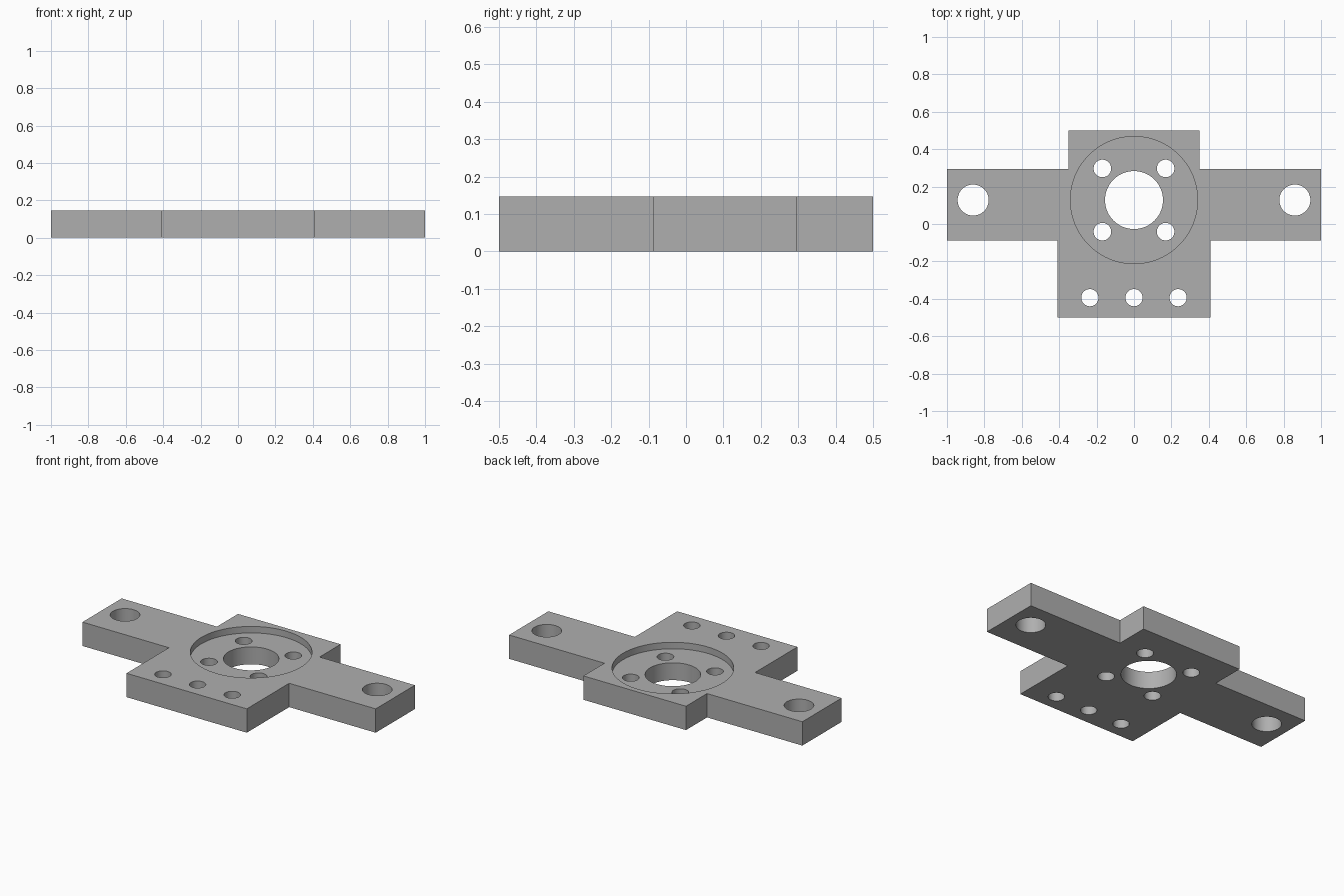
import bpy
import bmesh
import math

cube = bpy.data.objects.get("Cube")
if cube:
    bpy.data.objects.remove(cube, do_unlink=True)

HEIGHT = 0.147
RECESS_DEPTH = 0.04
HUB_Y = 0.128

grey = bpy.data.materials.new("plain grey")
grey.use_nodes = True
colour = (0.43, 0.43, 0.43, 1)
grey.diffuse_color = colour
grey.node_tree.nodes["Principled BSDF"].inputs["Base Color"].default_value = colour


def add_object(name, bm):
    mesh = bpy.data.meshes.new(name)
    bmesh.ops.recalc_face_normals(bm, faces=bm.faces)
    bm.to_mesh(mesh)
    bm.free()
    mesh.materials.append(grey)
    obj = bpy.data.objects.new(name, mesh)
    bpy.context.collection.objects.link(obj)
    return obj


# Plate: mirrored half outline, extruded upwards
half = [(0.41, -0.5), (0.41, -0.087), (1, -0.087), (1, 0.295), (0.35, 0.295), (0.35, 0.5)]
outline = half + [(-x, y) for x, y in reversed(half)]
bm = bmesh.new()
base = bm.faces.new([bm.verts.new((x, y, 0)) for x, y in outline])
top = bmesh.ops.extrude_face_region(bm, geom=[base])["geom"]
bmesh.ops.translate(bm, vec=(0, 0, HEIGHT),
                    verts=[v for v in top if isinstance(v, bmesh.types.BMVert)])
plate = add_object("mounting_plate", bm)


def drill(name, x, y, radius, floor=-0.1, sides=48):
    """Subtract a round hole from the plate, from the floor height up."""
    bm = bmesh.new()
    depth = HEIGHT + 0.1 - floor
    bmesh.ops.create_cone(bm, cap_ends=True, segments=sides, radius1=radius,
                          radius2=radius, depth=depth)
    bmesh.ops.translate(bm, vec=(x, y, floor + depth / 2), verts=bm.verts)
    cutter = add_object(name, bm)
    cutter.hide_render = True
    mod = plate.modifiers.new(name, "BOOLEAN")
    mod.operation = "DIFFERENCE"
    mod.solver = "EXACT"
    mod.object = cutter
    bpy.ops.object.modifier_apply(modifier=name)
    bpy.data.objects.remove(cutter, do_unlink=True)


bpy.ops.object.select_all(action="DESELECT")
bpy.context.view_layer.objects.active = plate
plate.select_set(True)

# Round recess and central bore
drill("hub_recess", 0, HUB_Y, 0.34, HEIGHT - RECESS_DEPTH, 96)
drill("hub_bore", 0, HUB_Y, 0.155, sides=64)

# Bolt holes around the bore and large holes in the arms
for side in (-1, 1):
    drill("arm_hole", side * 0.86, HUB_Y, 0.083)
    for end in (-1, 1):
        drill("bolt_hole", side * 0.169, HUB_Y + end * 0.169, 0.047)

# Row of holes along the front
for x in (-0.236, 0, 0.236):
    drill("front_hole", x, -0.394, 0.046)

bpy.ops.object.shade_smooth_by_angle(angle=math.radians(30))
